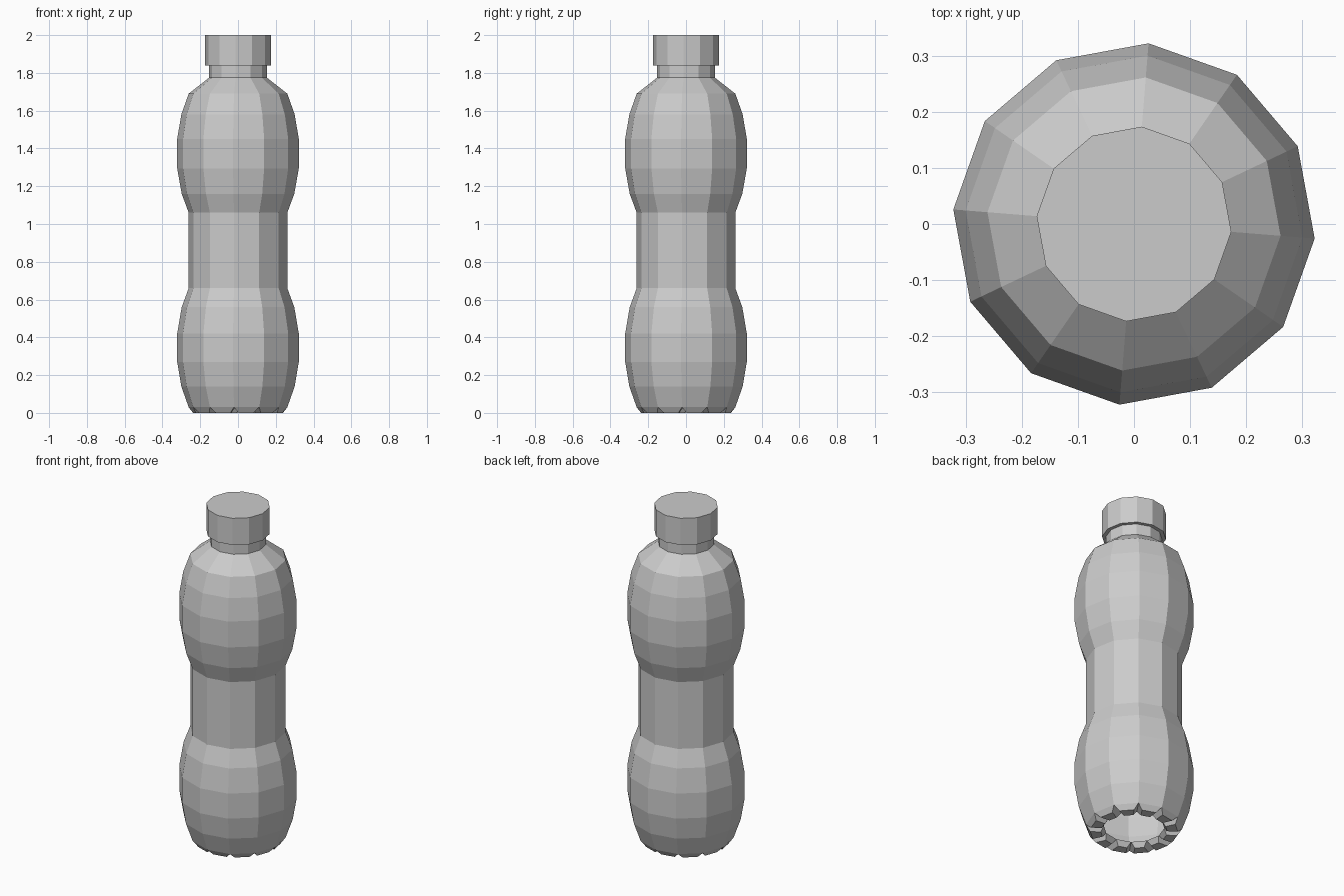
import bpy, bmesh, math
from mathutils import Vector

SIDES = 12
TURN = math.radians(-4.6)

cube = bpy.data.objects.get("Cube")
if cube:
    bpy.data.objects.remove(cube, do_unlink=True)

grey = bpy.data.materials.new("plain grey")
grey.use_nodes = True
colour = (0.6, 0.6, 0.6, 1)
grey.diffuse_color = colour
grey.node_tree.nodes["Principled BSDF"].inputs["Base Color"].default_value = colour


def add_ring(bm, radius, z):
    angles = [TURN + math.tau * i / SIDES for i in range(SIDES)]
    return [bm.verts.new((radius * math.cos(a), radius * math.sin(a), z)) for a in angles]


def bridge(bm, low, high):
    faces = []
    for i in range(SIDES):
        j = (i + 1) % SIDES
        faces.append(bm.faces.new((low[i], low[j], high[j], high[i])))
    return faces


def lathe(bm, profile):
    rings = [add_ring(bm, r, z) for r, z in profile]
    for low, high in zip(rings, rings[1:]):
        bridge(bm, low, high)
    return rings


def finish(bm, name):
    mesh = bpy.data.meshes.new(name)
    bm.normal_update()
    bm.to_mesh(mesh)
    bm.free()
    mesh.materials.append(grey)
    obj = bpy.data.objects.new(name, mesh)
    bpy.context.collection.objects.link(obj)


# Bottle body: two bulges, a straight grip, shoulder and neck
bm = bmesh.new()
rings = lathe(bm, [
    (0.262, 0.03), (0.301, 0.14), (0.323, 0.27), (0.323, 0.42), (0.299, 0.56), (0.262, 0.66),
    (0.262, 1.06), (0.299, 1.16), (0.323, 1.295), (0.323, 1.45), (0.301, 1.58), (0.262, 1.69),
    (0.153, 1.775), (0.153, 1.84),
])

# Base rim around the open bottom, with a tapered foot under each side
rim = bridge(bm, add_ring(bm, 0.165, 0.03), rings[0])
for foot in bmesh.ops.extrude_discrete_faces(bm, faces=rim)["faces"]:
    centre = foot.calc_center_median()
    for v in foot.verts:
        v.co = centre + (v.co - centre) * 0.6 + Vector((0, 0, -0.03))
finish(bm, "bottle_body")

# Screw cap with a flat top and a lip over the neck
bm = bmesh.new()
cap = lathe(bm, [(0.153, 1.84), (0.174, 1.84), (0.174, 2.0)])
bm.faces.new(cap[-1])
finish(bm, "screw_cap")
